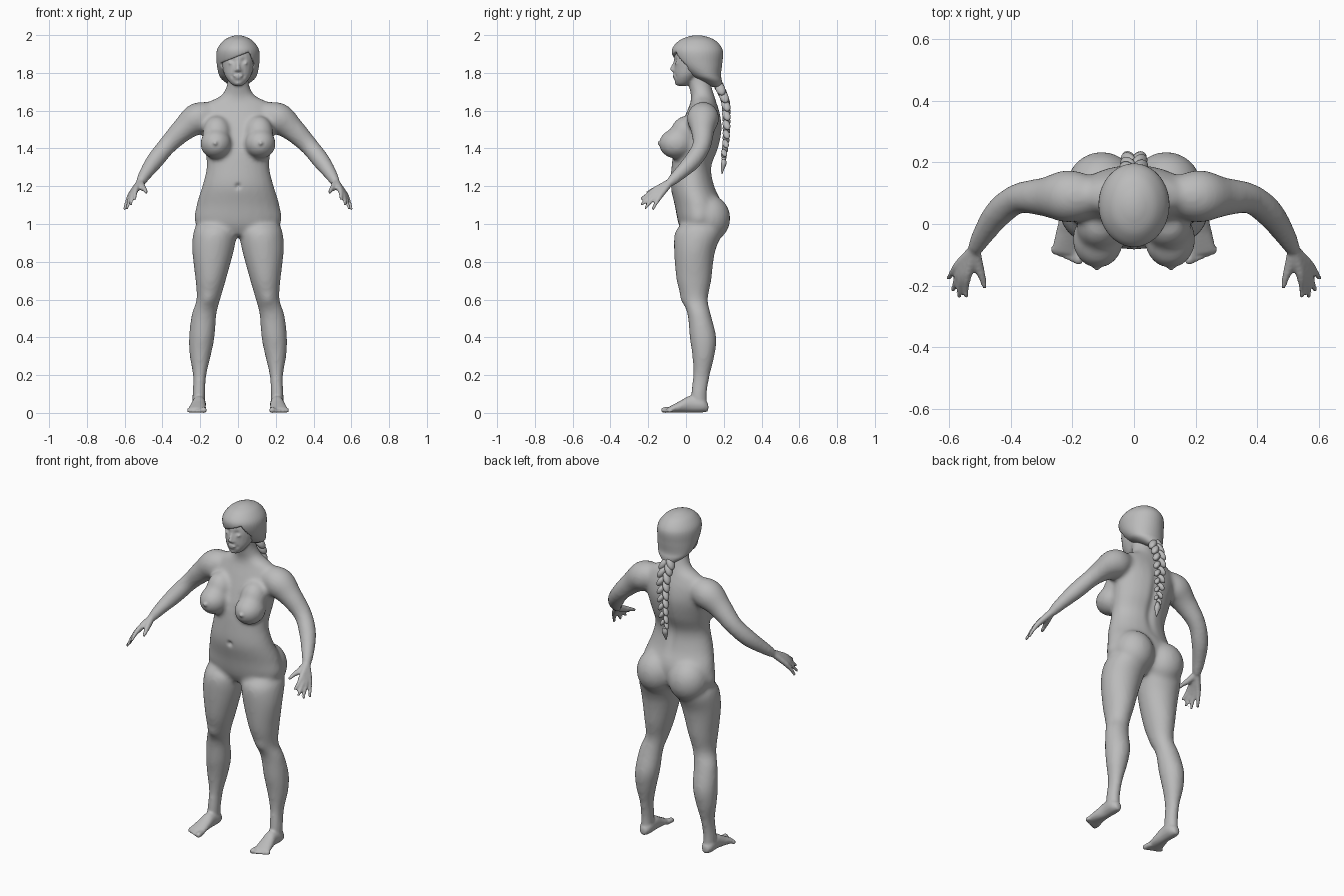
import bpy, bmesh, math
from mathutils import Vector, Matrix, Euler

cube = bpy.data.objects.get("Cube")
if cube:
    bpy.data.objects.remove(cube, do_unlink=True)

grey = bpy.data.materials.new("clay_grey")
grey.use_nodes = True
shade = (0.5, 0.5, 0.5, 1)
grey.diffuse_color = shade
grey.node_tree.nodes["Principled BSDF"].inputs["Base Color"].default_value = shade


def flow(rows, steps=5):
    """Smoothly interpolated rows."""
    ends = [rows[0]] + rows + [rows[-1]]
    out = []
    for quad in zip(ends, ends[1:], ends[2:], ends[3:]):
        for i in range(steps):
            t = i / steps
            out.append([0.5 * (2 * b + (c - a) * t + (2 * a - 5 * b + 4 * c - d) * t * t
                               + (3 * b - a - 3 * c + d) * t ** 3) for a, b, c, d in zip(*quad)])
    return out + [list(rows[-1])]


def loft(bm, rows, axis="path", sides=24):
    """Skin elliptical rings given as x, y, z, width radius, depth radius."""
    rows = flow(rows)
    rings = []
    for i, (x, y, z, ra, rb) in enumerate(rows):
        u, v = Vector((1, 0, 0)), Vector((0, 1, 0))
        if axis == "y":
            v = Vector((0, 0, 1))
        elif axis == "path":
            before, after = rows[max(i - 1, 0)], rows[min(i + 1, len(rows) - 1)]
            q = (Vector(after[:3]) - Vector(before[:3])).to_track_quat("Z", "Y")
            u, v = q @ u, q @ v
        ring = []
        for k in range(sides):
            a = math.tau * k / sides
            ring.append(bm.verts.new(Vector((x, y, z)) + u * ra * math.cos(a) + v * rb * math.sin(a)))
        rings.append(ring)
    for low, high in zip(rings, rings[1:]):
        for k in range(sides):
            n = (k + 1) % sides
            bm.faces.new((low[k], low[n], high[n], high[k]))
    bm.faces.new(rings[0][::-1])
    bm.faces.new(rings[-1])


def ball(bm, centre, radii, turn=(0, 0, 0)):
    place = Matrix.LocRotScale(Vector(centre), Euler(turn), Vector(radii))
    bmesh.ops.create_uvsphere(bm, u_segments=24, v_segments=16, radius=1, matrix=place)


def mirror(bm):
    copy = bmesh.ops.duplicate(bm, geom=bm.verts[:] + bm.edges[:] + bm.faces[:])["geom"]
    for item in copy:
        if isinstance(item, bmesh.types.BMVert):
            item.co.x *= -1
    bmesh.ops.reverse_faces(bm, faces=[f for f in copy if isinstance(f, bmesh.types.BMFace)])


def make(name, bm):
    bmesh.ops.recalc_face_normals(bm, faces=bm.faces)
    mesh = bpy.data.meshes.new(name)
    bm.to_mesh(mesh)
    bm.free()
    ob = bpy.data.objects.new(name, mesh)
    bpy.context.collection.objects.link(ob)
    return ob


def fuse(ob, voxel, rounds, cutter=None):
    """Weld overlapping forms into one smooth skin."""
    if cutter:
        cut = ob.modifiers.new("cut", "BOOLEAN")
        cut.operation, cut.object, cut.solver = "DIFFERENCE", cutter, "EXACT"
    weld = ob.modifiers.new("weld", "REMESH")
    weld.mode, weld.voxel_size = "VOXEL", voxel
    soft = ob.modifiers.new("soft", "SMOOTH")
    soft.factor, soft.iterations = 0.5, rounds
    bpy.context.view_layer.update()
    done = ob.evaluated_get(bpy.context.evaluated_depsgraph_get())
    mesh = bpy.data.meshes.new_from_object(done)
    ob.modifiers.clear()
    ob.data = mesh


def finish(ob):
    ob.data.materials.clear()
    ob.data.materials.append(grey)
    ob.data.shade_smooth()


# Limbs and paired body masses, left side then mirrored
bm = bmesh.new()
loft(bm, [(.118, .075, 1.0, .1, .1), (.122, .065, .95, .116, .125), (.133, .045, .85, .109, .108),
          (.145, .042, .7, .08, .092), (.157, .048, .6, .063, .068), (.18, .07, .52, .066, .062),
          (.192, .09, .4, .068, .071), (.2, .092, .3, .056, .059), (.203, .082, .2, .036, .045),
          (.207, .068, .1, .034, .043), (.207, .07, .03, .034, .045)], "z")
loft(bm, [(.12, .09, 1.58, .06, .06), (.21, .09, 1.56, .086, .084), (.29, .088, 1.5, .064, .064),
          (.375, .083, 1.415, .05, .05), (.44, .035, 1.335, .047, .047),
          (.49, -.035, 1.265, .036, .036), (.52, -.09, 1.215, .026, .026)])
ball(bm, (.105, .12, 1.03), (.115, .115, .125))
ball(bm, (.117, -.05, 1.425), (.083, .094, .08))
ball(bm, (.112, -.01, 1.48), (.075, .075, .095), (-.3, 0, 0))
mirror(bm)

# Torso and neck
loft(bm, [(0, .05, .94, .08, .06), (0, .068, 1.0, .222, .108), (0, .065, 1.1, .22, .125),
          (0, .035, 1.2, .19, .117), (0, .03, 1.3, .167, .107), (0, .055, 1.4, .175, .118),
          (0, .08, 1.5, .19, .112), (0, .09, 1.58, .2, .092), (0, .092, 1.64, .165, .07),
          (0, .088, 1.68, .09, .062), (0, .072, 1.74, .058, .06), (0, .055, 1.82, .055, .055)], "z")
body = make("body", bm)
fuse(body, .012, 8)

# Feet, toes, hands and nipples
bm = bmesh.new()
loft(bm, [(.207, .118, .028, .018, .02), (.207, .085, .042, .036, .04), (.207, .02, .046, .036, .044),
          (.212, -.03, .033, .042, .031), (.217, -.075, .021, .047, .019),
          (.219, -.095, .016, .042, .013)], "y")
for i in range(5):
    x, tip = .18 + .0195 * i, -.132 + .008 * i
    r = .015 if i == 0 else .0105
    loft(bm, [(x + .004, -.075, .016, r, r), (x, tip + .012, r, r, r), (x, tip, r, r / 2, r / 2)])
wrist = Vector((.518, -.085, 1.22))
for i in range(4):
    tip = Vector((.545 + .019 * i, -.238 + .02 * i, 1.13 - .0185 * i))
    if i in (1, 2):
        tip += Vector((.005, -.02, -.012))
    knuckle = wrist.lerp(tip, .5) + Vector((.008, 0, .008))
    middle = wrist.lerp(tip, .77) + Vector((.006, 0, .006))
    loft(bm, [(*wrist, .02, .02), (*knuckle, .0155, .0155), (*middle, .0105, .0105),
              (*tip, .008, .008)], sides=12)
loft(bm, [(*wrist, .02, .02), (.506, -.135, 1.195, .018, .018), (.492, -.175, 1.18, .012, .012),
          (.485, -.208, 1.165, .008, .008)], sides=12)
ball(bm, (.12, -.14, 1.428), (.01, .013, .01))

# Eyes and ends of the nose and lips
ball(bm, (.034, -.052, 1.852), (.016, .012, .009))
ball(bm, (.012, -.066, 1.813), (.009, .01, .008))
ball(bm, (.009, -.062, 1.786), (.016, .009, .006), (0, .2, 0))
mirror(bm)

# Skull, jaw, nose and lower lip
loft(bm, [(0, -.02, 1.731, .018, .022), (0, -.013, 1.745, .04, .042), (0, .003, 1.78, .066, .065),
          (0, .028, 1.82, .081, .092), (0, .052, 1.88, .09, .115), (0, .06, 1.94, .08, .1),
          (0, .06, 1.97, .04, .05)], "z")
loft(bm, [(0, -.055, 1.865, .007, .009), (0, -.068, 1.838, .008, .01), (0, -.075, 1.818, .011, .01),
          (0, -.066, 1.808, .007, .007)], "z")
ball(bm, (0, -.06, 1.774), (.018, .009, .007))
ball(bm, (0, -.045, 1.747), (.018, .015, .014))
bm.from_mesh(body.data)
body.data = bpy.data.meshes.new("body")
bm.to_mesh(body.data)
bm.free()
fuse(body, .0074, 2)

# Press in the navel, eye sockets, mouth corners, knees and spine
presses = [((0, -.083, 1.2), .014, (0, .014, 0)), ((.03, -.06, 1.862), .017, (0, .009, 0)),
           ((.03, -.055, 1.782), .009, (0, .005, 0)), ((.16, -.02, .6), .035, (0, -.008, 0)),
           ((.11, -.04, 1.65), .03, (0, .008, 0))]
for v in body.data.vertices:
    x, y, z = v.co
    side = Vector((abs(x), y, z))
    for centre, reach, push in presses:
        gap = (side - Vector(centre)).length / reach
        if gap < 3:
            v.co += Vector(push) * math.exp(-gap * gap)
    if y > .1 and 1.15 < z < 1.62:
        v.co.y -= .012 * math.exp(-(x / .025) ** 2) * math.sin((z - 1.15) / .47 * math.pi)
    v.co.z = max(v.co.z, 0)
finish(body)

# Hair cap with a slanted opening for the face
bm = bmesh.new()
loft(bm, [(0, .165, 1.725, .03, .025), (0, .13, 1.76, .08, .06), (0, .1, 1.79, .101, .085),
          (0, .07, 1.85, .113, .122), (0, .06, 1.92, .112, .135), (0, .06, 1.97, .078, .098),
          (0, .06, 1.993, .035, .045), (0, .06, 1.999, .006, .008)], "z", 40)
hair = make("hair", bm)
bm = bmesh.new()
bmesh.ops.create_cube(bm, size=1, matrix=Matrix.LocRotScale(
    Vector((.018, -.19, 1.787)), Euler((0, -.38, 0)), Vector((.165, .4, .2))))
opening = make("face_opening", bm)
opening.hide_render = True
fuse(hair, .006, 3, opening)
bpy.data.objects.remove(opening, do_unlink=True)
finish(hair)

# Braid of alternating tilted strands with a tied tail
bm = bmesh.new()
path = flow([(.175, 1.73), (.208, 1.65), (.214, 1.55), (.212, 1.45), (.2, 1.36)], 4)
for i, (y, z) in enumerate(path):
    side = 1 if i % 2 else -1
    size = 1 - .5 * i / len(path)
    ball(bm, (side * .02 * size, y, z), (.021 * size, .026 * size, .042 * size),
         (.35, -side * .55, 0))
ball(bm, (0, .2, 1.345), (.012, .012, .008))
loft(bm, [(0, .2, 1.35, .009, .009), (0, .2, 1.32, .018, .015), (0, .194, 1.29, .01, .009),
          (0, .19, 1.265, .002, .002)], "z", 10)
finish(make("braid", bm))
